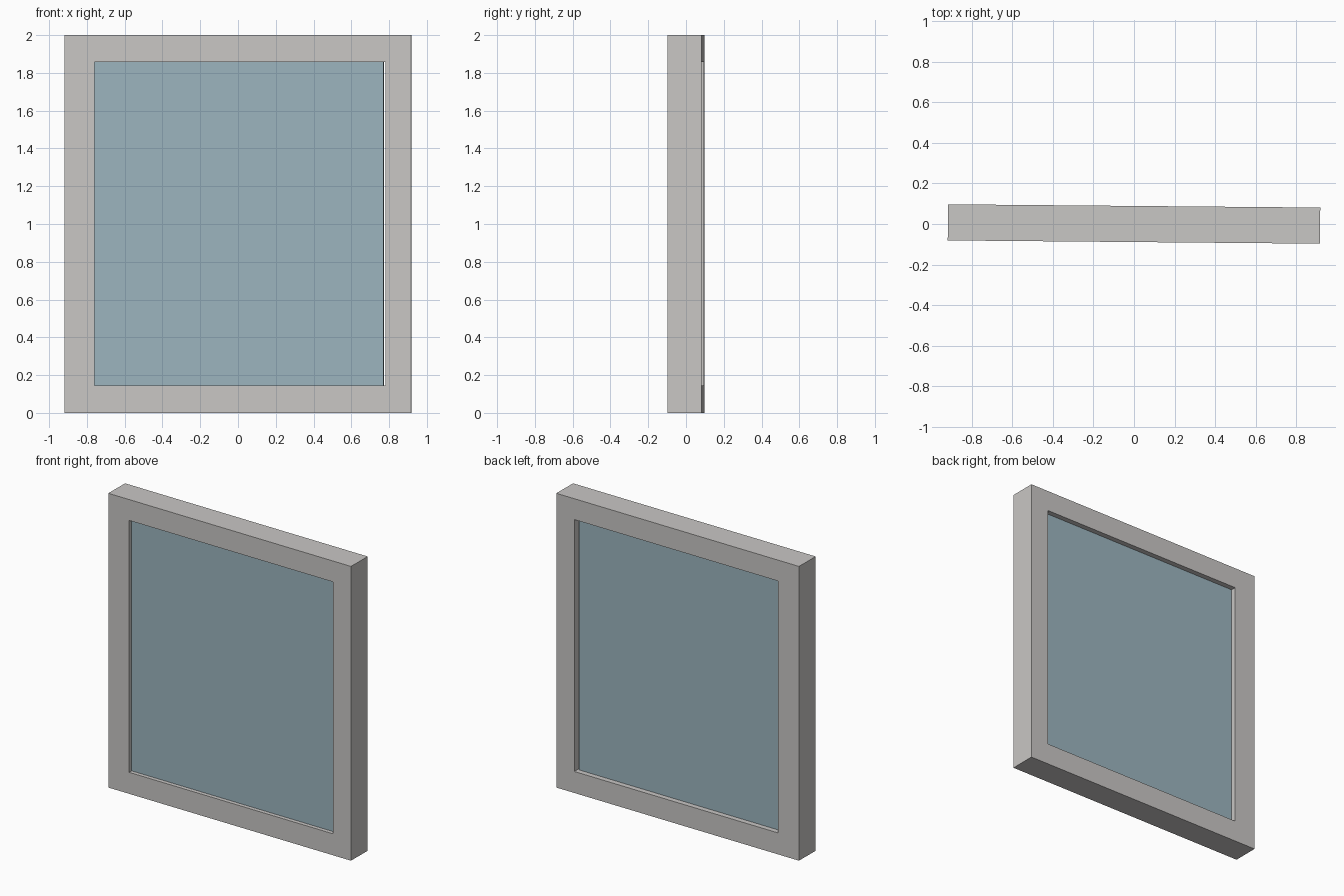
import bpy, bmesh, math

if "Cube" in bpy.data.objects:
    bpy.data.objects.remove(bpy.data.objects["Cube"])

YAW = math.radians(-0.5)      # the whole window is turned very slightly
W, H, T = 0.918, 2.0, 0.178   # half width, height, thickness


def material(name, rgb):
    m = bpy.data.materials.new(name)
    m.diffuse_color = (*rgb, 1)
    m.use_nodes = True
    m.node_tree.nodes["Principled BSDF"].inputs["Base Color"].default_value = m.diffuse_color
    return m


def finish(bm, name, mat):
    bmesh.ops.recalc_face_normals(bm, faces=bm.faces)
    me = bpy.data.meshes.new(name)
    bm.to_mesh(me)
    bm.free()
    me.materials.append(mat)
    ob = bpy.data.objects.new(name, me)
    ob.rotation_euler.z = YAW
    bpy.context.collection.objects.link(ob)
    return ob


def rect(bm, x0, x1, z0, z1, y):
    return [bm.verts.new((x, y, z)) for x, z in
            ((x0, z0), (x1, z0), (x1, z1), (x0, z1))]


def extrude(bm, depth):
    res = bmesh.ops.extrude_face_region(bm, geom=bm.faces[:])
    moved = [g for g in res["geom"] if isinstance(g, bmesh.types.BMVert)]
    bmesh.ops.translate(bm, verts=moved, vec=(0, depth, 0))


grey = material("warm grey frame", (0.584, 0.571, 0.558))
blue = material("pale blue glass", (0.333, 0.462, 0.521))

# Frame: a rectangular ring pulled back through its thickness
bm = bmesh.new()
outer = rect(bm, -W, W, 0, H, -T / 2)
inner = rect(bm, -0.76, 0.782, 0.146, 1.858, -T / 2)
for i in range(4):
    j = (i + 1) % 4
    bm.faces.new((outer[i], outer[j], inner[j], inner[i]))
extrude(bm, T)
finish(bm, "window_frame", grey)

# Glass: set back on both sides, with a thin gap along the right jamb
bm = bmesh.new()
bm.faces.new(rect(bm, -0.762, 0.772, 0.144, 1.86, -T / 2 + 0.027))
extrude(bm, T - 0.027 - 0.036)
finish(bm, "glass_pane", blue)
